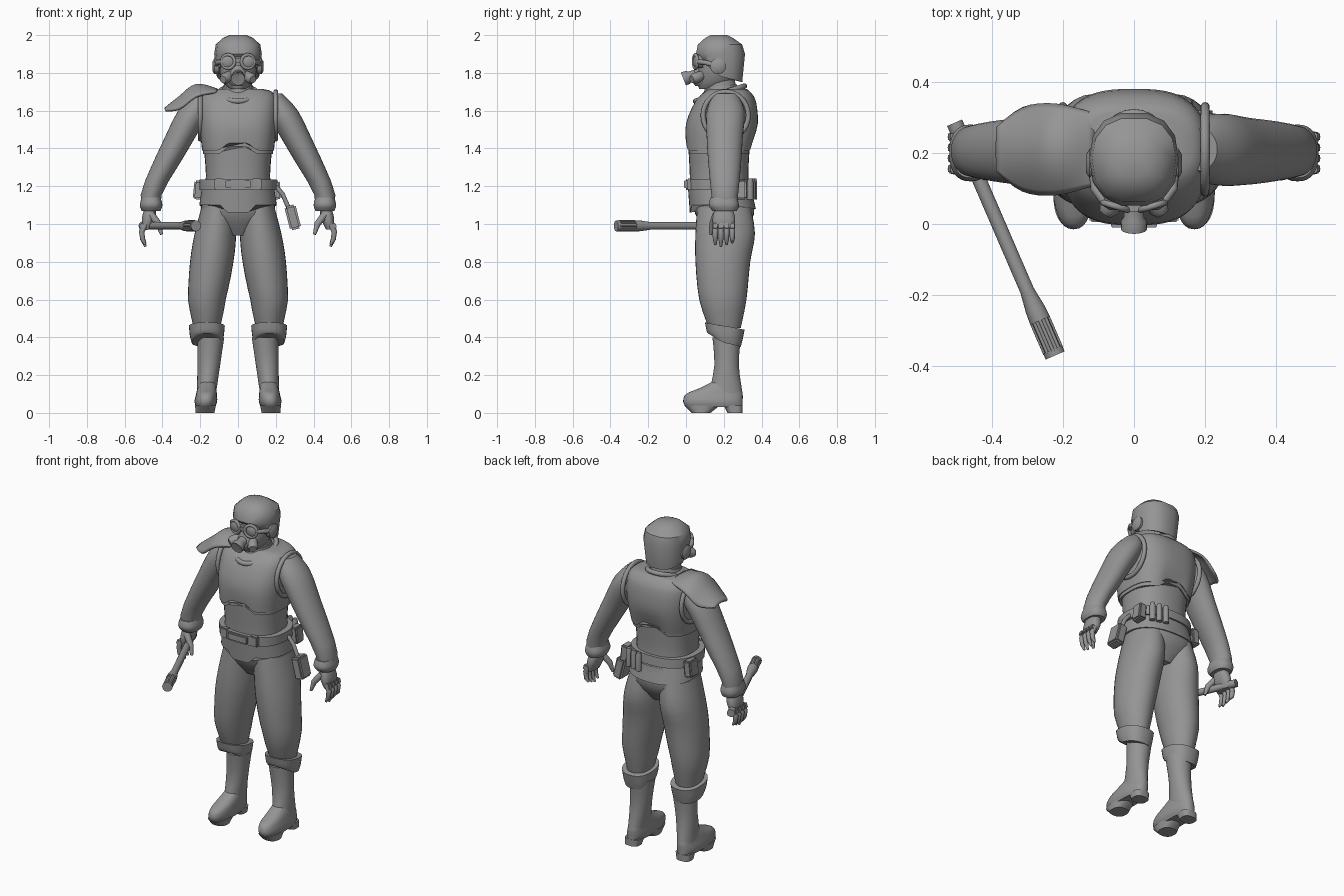
import bpy, bmesh, math
from mathutils import Vector

default_cube = bpy.data.objects.get("Cube")
if default_cube:
    bpy.data.objects.remove(default_cube, do_unlink=True)

tone = (.3, .3, .3, 1)
grey = bpy.data.materials.new("plain_grey")
grey.use_nodes = True
grey.diffuse_color = tone
grey.node_tree.nodes["Principled BSDF"].inputs["Base Color"].default_value = tone

parts = []
SIDES = {"left": 1, "right": -1}
UP, BACK = Vector((0, 0, 1)), Vector((0, 1, 0))
ROUND, FULL, BOXY = 2, 2.4, 2.8


def finish(name, mesh_data):
    bmesh.ops.recalc_face_normals(mesh_data, faces=mesh_data.faces)
    mesh = bpy.data.meshes.new(name)
    mesh_data.to_mesh(mesh)
    mesh_data.free()
    mesh.materials.append(grey)
    part = bpy.data.objects.new(name, mesh)
    bpy.context.collection.objects.link(part)
    parts.append(part)
    return part


def skin(name, loops, cyclic=False, sheet=False):
    """Bridge successive loops of points with quads."""
    mesh_data = bmesh.new()
    rows = [[mesh_data.verts.new(point) for point in loop] for loop in loops]
    count = len(rows[0])
    following = rows[1:] + rows[:1] if cyclic else rows[1:]
    for row, after in zip(rows, following):
        for i in range(count - 1 if sheet else count):
            j = (i + 1) % count
            mesh_data.faces.new((row[i], row[j], after[j], after[i]))
    if not (cyclic or sheet):
        mesh_data.faces.new(rows[0])
        mesh_data.faces.new(rows[-1])
    return finish(name, mesh_data)


def smooth_rows(rows, steps):
    """Fill in rows along a smooth curve through the given ones."""
    result = []
    last = len(rows) - 1
    for i in range(last):
        near = rows[max(i - 1, 0)], rows[i], rows[i + 1], rows[min(i + 2, last)]
        for k in range(steps):
            t = k / steps
            ease = t * t * (3 - 2 * t)
            out_pull, in_pull = t * (1 - t) ** 2 / 2, t * t * (t - 1) / 2
            result.append([b + (c - b) * ease + (c - a) * out_pull + (d - b) * in_pull
                           for a, b, c, d in zip(*near)])
    return result + [rows[last]]


def circle(count):
    return [(math.cos(math.tau * i / count), math.sin(math.tau * i / count)) for i in range(count)]


def loft(name, rows, axis=lambda z: 0, power=ROUND, count=32, steps=3, edge=None, side=1, tilt=0):
    """Rows hold height, half width, front and back; edge shapes the lower rim."""
    loops = []
    for k, (z, width, front, back) in enumerate(smooth_rows(rows, steps)):
        fade = max(0, 1 - k / steps)
        loop = []
        for c, s in circle(count):
            x = math.copysign(abs(c) ** (2 / power), c) * width
            y = math.copysign(abs(s) ** (2 / power), s) * (back - front) / 2
            lift = edge(x, s) * fade if edge else 0
            loop.append((side * (axis(z) + x), (front + back) / 2 + y, z + lift + tilt * s))
        loops.append(loop)
    return skin(name, loops)


def sweep(name, path, radii, count=12, normal=None):
    """Tube along a path; a given plane normal closes it into a ring."""
    path = [Vector(point) for point in path]
    last = len(path) - 1
    span = path[last] - path[0]
    reference = normal or (BACK if abs(span.z) > span.length * .7 else UP)
    loops = []
    for i, point in enumerate(path):
        if normal:
            along = path[(i + 1) % len(path)] - path[i - 1]
        else:
            along = path[min(i + 1, last)] - path[max(i - 1, 0)]
        across = along.cross(reference).normalized()
        upward = across.cross(along).normalized()
        radius = radii[i] if isinstance(radii, list) else radii
        loops.append([point + radius * (across * c + upward * s) for c, s in circle(count)])
    return skin(name, loops, cyclic=bool(normal))


def ring(name, centre, first, second, radius):
    first, second = Vector(first), Vector(second)
    path = [Vector(centre) + first * c + second * s for c, s in circle(28)]
    return sweep(name, path, radius, normal=first.cross(second))


def box(name, place, size, turn=0):
    mesh_data = bmesh.new()
    bmesh.ops.create_cube(mesh_data, size=1)
    bmesh.ops.scale(mesh_data, vec=size, verts=mesh_data.verts)
    bmesh.ops.bevel(mesh_data, geom=mesh_data.edges[:], offset=min(size) / 6, segments=2, affect='EDGES')
    part = finish(name, mesh_data)
    part.location, part.rotation_euler.y = place, turn


# Rim shapes of the armour: raised middle, hanging flap, peaked knee, open-faced helmet
def raised_middle(x, s):
    return .04 * min(1, max(0, 2 - abs(x) / .05))


def hanging_flap(x, s):
    return -.04 * min(1, max(0, 3 - abs(x) / .03)) if s < 0 else -.02 * s


def peaked_front(x, s):
    return .03 * max(0, -s)


def open_face(x, s):
    return .1 * max(0, -s) - .03 * max(0, s)


# Limb centre lines across the height
def arm_line(z):
    return min(.46, 1.08 - .53 * z)


def hand_line(z):
    return .68 - .2 * z


def leg_line(z):
    return .165 - .13 * max(0, z - .6)


def boot_line(z):
    return .175 - .08 * z


# Torso, armour and belt
loft("abdomen", [(1.16, .18, .02, .34), (1.26, .17, .02, .33), (1.45, .185, .01, .34)], power=FULL)
loft("chest_hem", [(1.37, .185, .01, .34), (1.43, .19, .01, .35)], power=BOXY, count=64, edge=raised_middle)
loft("chest_armour", [(1.39, .19, 0, .35), (1.53, .205, 0, .38), (1.65, .205, .05, .37),
                      (1.7, .18, .1, .34), (1.715, .13, .12, .32)],
     power=BOXY, count=64, edge=raised_middle)
loft("armour_skirt", [(1.1, .205, .02, .37), (1.2, .19, .01, .34)], power=FULL, count=64, edge=hanging_flap)
loft("belt", [(1.18, .205, 0, .355), (1.235, .205, 0, .35)], power=FULL, steps=1, count=48)
box("belt_buckle", (0, 0, 1.21), (.13, .02, .04))

# Neck and collar
loft("neck", [(1.66, .08, .1, .28), (1.8, .07, .1, .25)])
ring("collar", (0, .18, 1.69), (.1, 0, 0), (0, .13, .04), .014)
loft("collar_band", [(1.68, .09, .09, .28), (1.73, .08, .1, .27)], tilt=.01)

# Pelvis
loft("pelvis", [(.94, .07, .12, .29), (1.05, .19, .05, .36), (1.17, .18, .03, .35)], power=FULL)

for label, side in SIDES.items():
    box(label + "_belt_clip", (side * .1, .02, 1.21), (.05, .03, .06))
    ring(label + "_armhole_rim", (side * .2, .21, 1.575), (0, .12, 0), (0, 0, .125), .013)

    # Legs, knee guards and boots
    loft(label + "_trouser_leg", [(1.1, .09, .06, .34), (.95, .11, .05, .365), (.8, .115, .05, .34),
                                  (.6, .1, .07, .32), (.45, .07, .12, .29)], leg_line, side=side)
    loft(label + "_knee_guard", [(.37, .08, .12, .29), (.41, .09, .11, .3), (.46, .095, .1, .31)],
         leg_line, FULL, edge=peaked_front, side=side, tilt=-.02)
    loft(label + "_boot_shaft", [(.4, .07, .14, .29), (.25, .06, .15, .28), (.1, .05, .12, .3)],
         boot_line, side=side)
    loft(label + "_boot_foot", [(.03, .05, 0, .3), (.06, .06, -.015, .3), (.1, .055, 0, .3),
                                (.13, .05, .07, .29), (.17, .04, .15, .28)], boot_line, FULL, side=side)
    loft(label + "_boot_sole", [(0, .05, .03, .13), (.04, .055, -.01, .18)], boot_line, FULL, side=side)
    loft(label + "_boot_heel", [(0, .045, .22, .3), (.04, .05, .2, .3)], boot_line, BOXY, side=side)

    # Arms and cuffs
    loft(label + "_sleeve", [(1.69, .05, .15, .27), (1.6, .085, .11, .31), (1.45, .08, .11, .3),
                             (1.3, .07, .12, .29), (1.1, .05, .14, .27)], arm_line, side=side)
    loft(label + "_cuff", [(1.07, .05, .14, .27), (1.1, .06, .12, .28), (1.14, .05, .13, .27)],
         arm_line, FULL, side=side)

    # Hands
    loft(label + "_palm", [(1.1, .03, .16, .24), (1.03, .035, .14, .26), (.97, .02, .15, .25)],
         hand_line, FULL, side=side)
    for k, finger in enumerate(("index", "middle", "ring", "little")):
        y, tip = .155 + .03 * k, .88 + .01 * abs(k - 1)
        path = [(side * x, y, z) for x, z in ((.49, 1), (.51, .96), (.505, .92), (.49, tip))]
        sweep(label + "_" + finger + "_finger", path, [.015, .015, .013, .006])
        box(label + "_" + finger + "_knuckle", (side * .51, y, .99), (.02, .025, .03), side * -.3)
    sweep(label + "_thumb", [(side * .46, .16, 1.05), (side * .42, .14, 1), (side * .405, .13, .945)],
          [.02, .017, .008])

    # Ear covers, goggles and mask filters
    sweep(label + "_ear_cover", [(side * x, .17, 1.835) for x in (.1, .125, .135)], [.042, .042, .025], 20)
    ring(label + "_goggle_rim", (side * .052, .05, 1.86), (.034, side * .01, 0), (0, 0, .036), .009)
    sweep(label + "_goggle_lens", [(side * .05, y, 1.86) for y in (.09, .05, .04)], [.035, .035, .02], 20)
    sweep(label + "_goggle_strap", [(side * .08, .06, 1.86), (side * .11, .1, 1.855), (side * .115, .16, 1.84)],
          .013)
    sweep(label + "_mask_filter", [(side * .045, .08, 1.785), (side * .07, .045, 1.77), (side * .08, .03, 1.765)],
          [.026, .03, .02], 16)

# Shoulder guard on the right side only: distance out, height, half depth, droop
guard_rows = [(.11, 1.71, .1, .01), (.22, 1.735, .125, .06), (.31, 1.67, .115, .06), (.385, 1.61, .06, .01)]
spread = [t / 8 for t in range(-8, 9)]
guard = skin("right_shoulder_guard", [[(-out, .21 + depth * t, z - droop * t * t) for t in spread]
                                      for out, z, depth, droop in smooth_rows(guard_rows, 4)], sheet=True)
shell = guard.modifiers.new("thickness", 'SOLIDIFY')
shell.thickness, shell.offset = .014, 0

# Face, faceted helmet and breathing mask
loft("face", [(1.715, .045, .07, .2), (1.75, .075, .06, .25), (1.82, .1, .06, .28), (1.92, .1, .07, .28)])
loft("helmet", [(1.78, .112, .07, .3), (1.9, .126, .05, .315), (1.95, .118, .06, .3),
                (1.985, .08, .1, .25), (2, .045, .13, .22)], power=FULL, count=14, steps=1, edge=open_face)
box("goggle_bridge", (0, .05, 1.865), (.05, .03, .025))
loft("mask", [(1.73, .035, .05, .13), (1.77, .06, .03, .15), (1.84, .025, .05, .12)])
sweep("mask_snout", [(0, .06, 1.79), (0, .02, 1.78), (0, .01, 1.776), (0, -.014, 1.768), (0, -.005, 1.77)],
      [.03, .028, .036, .037, .022], 20)

# Belt gear: pouches, back tubes and a hanging holster
box("right_side_pouch", (-.21, .25, 1.18), (.05, .08, .1), .1)
box("left_side_pouch", (.2, .285, 1.18), (.05, .07, .1), -.1)
for k, place in enumerate(("inner", "middle", "outer")):
    x, y = .07 + .04 * k, .36 - .01 * k
    sweep(place + "_back_tube", [(x, y, z) for z in (1.13, 1.22, 1.24)], [.017, .017, .012])
sweep("holster_strap", [(.2, .2, 1.2), (.235, .2, 1.16), (.27, .2, 1.08)], .012)
box("holster", (.29, .2, 1.035), (.06, .09, .13), -.25)

# Baton held in the right hand: plain rod, thick grip and ribbed head
butt, tip = Vector((-.505, .285, .99)), Vector((-.222, -.37, .99))


def baton_part(name, *stations):
    return sweep(name, [butt.lerp(tip, t) for t, radius in stations], [radius for t, radius in stations], 16)


baton_part("baton_grip", (0, .023), (.06, .023))
baton_part("baton_rod", (.05, .02), (.72, .02), (.8, .028), (.85, .03))
baton_part("baton_head", (.84, .025), (.98, .025))
baton_part("baton_tip", (.975, .029), (1, .029))
along = (tip - butt).normalized()
for k, (c, s) in enumerate(circle(8)):
    offset = (along.cross(UP) * c + UP * s) * .025
    sweep("baton_rib_" + "abcdefgh"[k], [butt.lerp(tip, t) + offset for t in (.85, .98)], .005)

# Smooth shading with sharp creases kept
bpy.ops.object.select_all(action='DESELECT')
for part in parts:
    part.select_set(True)
bpy.context.view_layer.objects.active = guard
bpy.ops.object.shade_smooth_by_angle(angle=math.radians(38))
